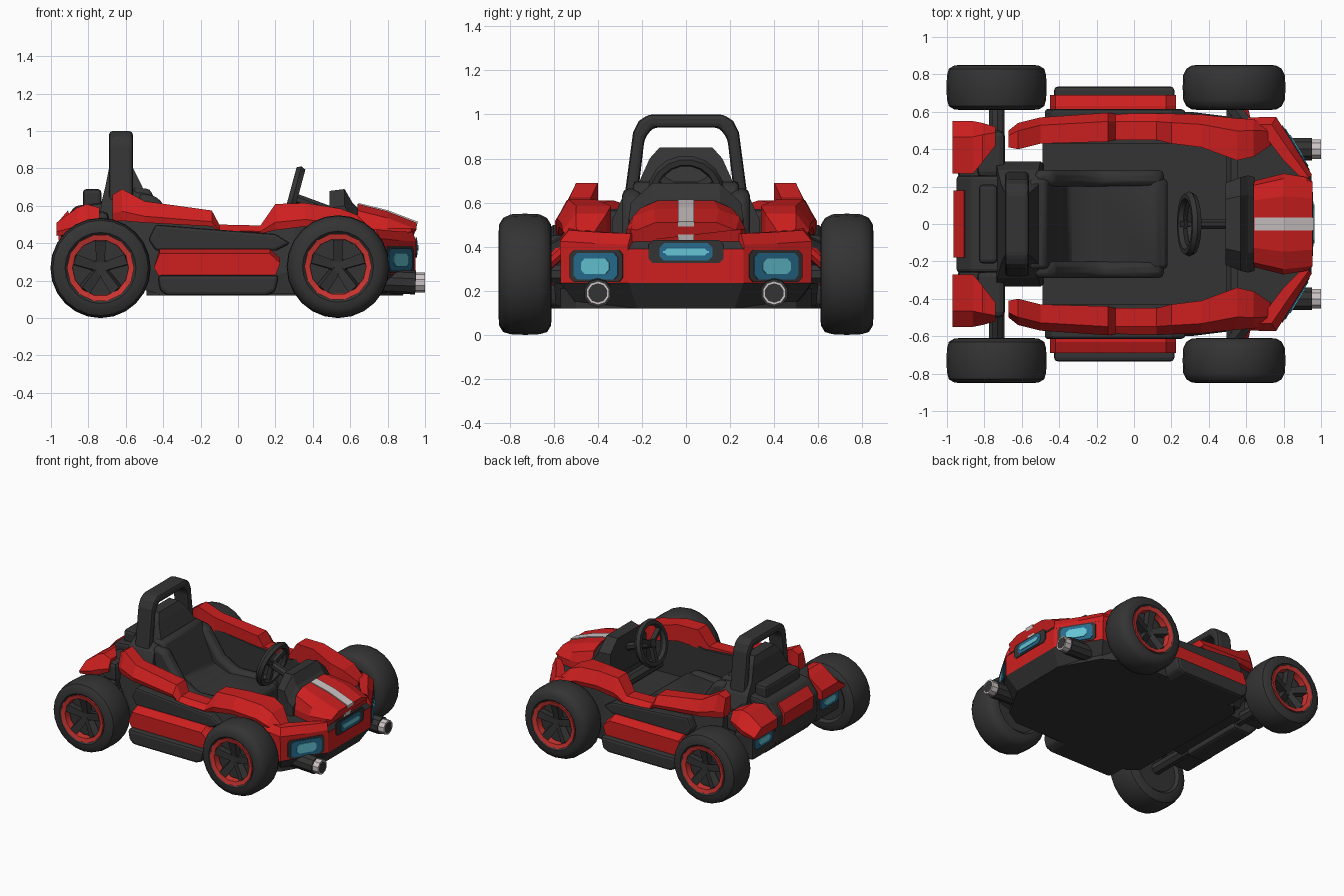
import bpy, bmesh, math
from mathutils import Vector

if "Cube" in bpy.data.objects:
    bpy.data.objects.remove(bpy.data.objects["Cube"])


def material(name, r, g, b):
    m = bpy.data.materials.new(name)
    m.diffuse_color = (r, g, b, 1)
    m.use_nodes = True
    m.node_tree.nodes["Principled BSDF"].inputs["Base Color"].default_value = m.diffuse_color
    return m


RED = material("red paint", 0.62, 0.014, 0.014)
RIM = material("rim red", 0.60, 0.035, 0.03)
DARK = material("dark plastic", 0.034, 0.034, 0.035)
WHITE = material("pale stripe", 0.62, 0.56, 0.56)
TEAL = material("deep blue light", 0.02, 0.15, 0.27)
CYAN = material("light blue glow", 0.13, 0.55, 0.66)


def finish(name, bm, mats, mirror=False, bevel=0, smooth=False):
    bmesh.ops.recalc_face_normals(bm, faces=bm.faces)
    me = bpy.data.meshes.new(name)
    bm.to_mesh(me)
    bm.free()
    for m in mats:
        me.materials.append(m)
    ob = bpy.data.objects.new(name, me)
    bpy.context.collection.objects.link(ob)
    if smooth:
        me.polygons.foreach_set("use_smooth", [True] * len(me.polygons))
        me.set_sharp_from_angle(angle=math.radians(40))
    if bevel:
        b = ob.modifiers.new("bevel", 'BEVEL')
        b.width, b.segments, b.limit_method = bevel, 2, 'ANGLE'
    if mirror:
        mi = ob.modifiers.new("mirror", 'MIRROR')
        mi.use_axis = (False, True, False)
        mi.use_mirror_merge = False
    return ob


def loft(name, rings, mat, cyclic=False, rule=None, **kw):
    """Skin a row of equal rings; caps the ends unless cyclic."""
    bm = bmesh.new()
    vs = [[bm.verts.new(p) for p in r] for r in rings]
    n = len(vs[0])
    for a, b in zip(vs, vs[1:] + vs[:1] if cyclic else vs[1:]):
        for i in range(n):
            bm.faces.new((a[i], a[(i + 1) % n], b[(i + 1) % n], b[i]))
    if not cyclic:
        bm.faces.new(vs[0])
        bm.faces.new(vs[-1])
    mats = mat if isinstance(mat, list) else [mat]
    if rule:
        for f in bm.faces:
            f.material_index = rule(f.calc_center_median())
    return finish(name, bm, mats, **kw)


def prism(name, pts, axis, a, b, mat, **kw):
    put = {'x': lambda p, d: (d, p[0], p[1]), 'y': lambda p, d: (p[0], d, p[1]),
           'z': lambda p, d: (p[0], p[1], d)}[axis]
    return loft(name, [[put(p, d) for p in pts] for d in (a, b)], mat, **kw)


def box(name, x0, x1, y0, y1, z0, z1, mat, **kw):
    return prism(name, [(x0, y0), (x1, y0), (x1, y1), (x0, y1)], 'z', z0, z1, mat, **kw)


def beam(name, p, q, r, mat, sides=8, r2=None, **kw):
    p, q = Vector(p), Vector(q)
    rot = (q - p).to_track_quat('Z', 'Y')
    circle = [(math.cos(t), math.sin(t)) for t in (2 * math.pi * (i + .5) / sides for i in range(sides))]
    rings = [[c + rot @ Vector((u * s, v * s, 0)) for u, v in circle] for c, s in ((p, r), (q, r2 or r))]
    return loft(name, rings, mat, **kw)


def rail(name, stations, mat, **kw):
    """Mirrored body strip; each station is x, inner y, outer y, top z, bottom z."""
    rings = [[(x, yi, zt), (x, yo - .3 * (yo - yi), zt), (x, yo, zb + .3 * (zt - zb)), (x, yo - .01, zb), (x, yi, zb)]
             for x, yi, yo, zt, zb in stations]
    return loft(name, rings, mat, mirror=True, **kw)


def plate(name, c, deg, w, z0, z1, d, mat, **kw):
    """Thin clipped-corner panel on a vertical face pointing at the given angle."""
    a = math.radians(deg)
    n, t = Vector((math.cos(a), math.sin(a), 0)), Vector((-math.sin(a), math.cos(a), 0))
    k = .02
    pts = [(-w, z0 + k), (-w + k, z0), (w - k, z0), (w, z0 + k), (w, z1 - k), (w - k, z1), (k - w, z1), (-w, z1 - k)]
    rings = [[Vector((c[0], c[1], 0)) + t * u + n * e + Vector((0, 0, v)) for u, v in pts] for e in (d - .007, d)]
    return loft(name, rings, mat, **kw)


def lathe(name, x, y, z, profile, mat, seg=24):
    rings = []
    for i in range(seg):
        t = 2 * math.pi * i / seg
        rings.append([(x + r * math.cos(t), y + w, z + r * math.sin(t)) for r, w in profile])
    return loft(name, rings, mat, cyclic=True, smooth=True)


# Wheels: tyre, red rim ring, recessed disc, hub and spokes
for tag, x, r in (("front", .535, .275), ("rear", -.735, .268)):
    for side, s in (("left", 1), ("right", -1)):
        y = .73 * s
        nm = f"{tag}_{side}_"
        prof = [(.17, .10), (.19, .12), (.225, .118), (.255, .1), (r - .003, .065), (r, 0)]
        prof += [(q, -w) for q, w in prof[-2::-1]]
        lathe(nm + "tyre", x, y, r, [(q, w * s) for q, w in prof], DARK)
        lathe(nm + "rim_ring", x, y, r, [(q, w * s) for q, w in ((.148, .06), (.15, .112), (.18, .12), (.18, .06))],
              RIM, 14)
        beam(nm + "wheel_disc", (x, y - .1 * s, r), (x, y + .035 * s, r), .175, DARK, 20)
        beam(nm + "hub", (x, y, r), (x, y + .08 * s, r), .06, DARK, 8, .04)
        for k in range(5):
            t = math.radians(90 + 72 * k)
            beam(nm + "spoke", (x, y + .05 * s, r), (x + .15 * math.cos(t), y + .085 * s, r + .15 * math.sin(t)),
                 .03, DARK, 4, .04)

# Floor pan and dark side walls
half = [(-.49, .52), (-.42, .58), (.6, .57), (.72, .5), (.88, .22)]
prism("floor_pan", half + [(x, -y) for x, y in half[::-1]], 'z', .12, .21, DARK)
rail("side_wall", [(-.66, .42, .50, .55, .40), (-.5, .43, .565, .53, .15), (-.42, .43, .59, .53, .13),
                   (-.12, .43, .60, .49, .13), (.14, .43, .60, .47, .13), (.3, .43, .60, .52, .13),
                   (.62, .42, .56, .47, .13)], DARK)

# Side pods with dark sills and shoulder
rings = []
for y, k in ((.56, 0), (.63, 0), (.69, .025)):
    rings.append([(px, y, pz) for px, pz in ((-.45, .27), (-.42, .37 - k), (.17, .37 - k), (.225, .32 - k), (.2, .22),
                                             (-.42, .22))])
loft("side_pod", rings, RED, mirror=True)
prism("sill", [(-.42, .15), (-.43, .23), (.22, .23), (.20, .14), (.15, .12), (-.38, .12)], 'y', .54, .735, DARK,
      mirror=True, bevel=.02)
prism("pod_shoulder", [(-.48, .42), (-.44, .50), (-.2, .48), (.2, .45), (.28, .40), (.2, .36), (-.44, .36)], 'y',
      .54, .615, DARK, mirror=True, bevel=.015)

# Red body rails along the cockpit, dropping away beside the dashboard
rail("body_rail", [(-.67, .41, .50, .66, .52), (-.62, .40, .54, .69, .52), (-.50, .43, .57, .625, .51),
                   (-.14, .44, .595, .575, .49), (-.10, .45, .59, .50, .455), (.12, .45, .59, .495, .45),
                   (.20, .43, .59, .61, .47), (.36, .41, .585, .615, .49), (.55, .34, .565, .585, .47),
                   (.64, .36, .56, .55, .44), (.73, .42, .53, .46, .42)], RED)

# Nose block: red band over dark chin, red brows round the corners
rings = []
for z, pts in ((.12, [(.55, .5), (.70, .48), (.88, .22)]), (.235, [(.55, .56), (.76, .57), (.95, .26)]),
               (.39, [(.55, .56), (.76, .57), (.95, .26)]), (.43, [(.55, .53), (.73, .53), (.92, .24)])):
    rings.append([(x, y, z) for x, y in pts + [(x, -y) for x, y in pts[::-1]]])
loft("nose", rings, [DARK, RED], rule=lambda c: int(.24 < c.z < .385 and c.x > .6))
rings = []
for (xo, yo), (xi, yi), zt in (((.61, .57), (.62, .48), .49), ((.76, .572), (.70, .47), .475), ((.86, .415), (.80, .34), .465),
                               ((.952, .262), (.91, .23), .46)):
    rings.append([(xi, yi, .41), (xi, yi, zt), (.6 * xo + .4 * xi, .6 * yo + .4 * yi, zt), (xo, yo, zt - .05), (xo, yo, .385)])
loft("nose_brow", rings, RED, mirror=True)

# Hood with stripe
rings = []
for x0, x1, w, zt in ((.64, .64, .23, .61), (.80, .80, .27, .57), (.955, .925, .25, .51)):
    sec = [(x1, w, .42), (x1, w, .48), (x0, w * .9, zt - .035), (x0, w * .55, zt)]
    rings.append([(a, b, c) for a, b, c in sec] + [(a, -b, c) for a, b, c in sec[::-1]])
loft("hood", rings, RED)
prism("hood_stripe", [(.645, .607), (.645, .615), (.80, .577), (.962, .515), (.934, .42), (.924, .42), (.95, .508),
                      (.80, .568)], 'y', -.036, .036, WHITE)

# Head lamps and centre lamp, each as layered plates
for name, c, deg, mir in (("headlight", (.862, .405), 31.5, True), ("centre_light", (.95, 0), 0, False)):
    w, z = (.14, .24) if mir else (.17, .325)
    h = .145 if mir else .105
    plate(name + "_frame", c, deg, w, z, z + h, .006, DARK, mirror=mir)
    plate(name + "_lens", c, deg, w - .022 - .028 * (not mir), z + .012, z + h - .014, .011, TEAL, mirror=mir)
    plate(name + "_glow", c, deg, w - .065, z + .036, z + h - .038, .016, CYAN, mirror=mir)

# Front pipes with pale tips
beam("front_pipe", (.74, .40, .20), (.95, .40, .19), .064, DARK, 10, mirror=True)
beam("pipe_tip", (.93, .40, .19), (1.0, .40, .19), .054, WHITE, 10, mirror=True)
beam("pipe_bore", (.99, .40, .19), (1.0005, .40, .19), .044, DARK, 10, mirror=True)

# Dashboard and steering
rings = []
for x, w, zt in ((.49, .22, .68), (.57, .25, .69), (.61, .26, .62), (.645, .25, .585)):
    rings.append([(x, -w, .4), (x, -w, zt - .09), (x, -w * .6, zt), (x, w * .6, zt), (x, w, zt - .09), (x, w, .4)])
loft("dashboard", rings, DARK)
centre = Vector((.295, 0, .645))
up = Vector((.26, 0, .965))
fwd = Vector((.965, 0, -.26))
rings = []
for i in range(18):
    t = 2 * math.pi * i / 18
    d = up * math.sin(t) + Vector((0, math.cos(t), 0))
    rings.append([centre + d * (.15 + .025 * math.cos(a)) + fwd * (.028 * math.sin(a))
                  for a in (2 * math.pi * k / 6 for k in range(6))])
loft("steering_wheel", rings, DARK, cyclic=True, smooth=True)
for k in range(3):
    t = math.radians(30 + 120 * k)
    beam("steering_spoke", centre, centre + (up * math.sin(t) + Vector((0, math.cos(t), 0))) * .15, .022, DARK, 4)
beam("steering_column", centre - fwd * .02, (.52, 0, .56), .03, DARK, 8)

# Seat with low rounded bolsters
prism("seat", [(.18, .21), (.18, .35), (.12, .385), (-.22, .36), (-.35, .41), (-.47, .69), (-.56, .70), (-.52, .21)],
      'y', -.24, .24, DARK, bevel=.02, smooth=True)
prism("seat_bolster", [(.16, .21), (.16, .36), (.08, .40), (-.18, .39), (-.30, .46), (-.43, .65), (-.53, .67),
                       (-.52, .21)], 'y', .20, .29, DARK, mirror=True, bevel=.03, smooth=True)

# Headrest bulkhead and roll bar
loft("headrest", [[(x0, -w, z), (x1, -w, z), (x1, w, z), (x0, w, z)] for z, w, x0, x1 in
                  ((.24, .32, -.74, -.48), (.52, .335, -.74, -.50), (.62, .29, -.73, -.51), (.70, .21, -.71, -.51),
                   (.80, .165, -.69, -.56), (.85, .12, -.67, -.59))], DARK)
outer = [(.295, .48), (.28, .62), (.24, .92), (.215, .97), (.17, 1.0)]
inner = [(.225, .48), (.22, .62), (.188, .89), (.15, .94)]
hoop = outer + [(-y, z) for y, z in outer[::-1]] + [(-y, z) for y, z in inner] + inner[::-1]
prism("roll_bar", hoop, 'x', -.69, -.562, DARK, bevel=.02)

# Rear engine block, brackets, centre panel and tail pods
prism("engine_block", [(-.94, .30), (-.95, .50), (-.87, .60), (-.70, .62), (-.70, .20), (-.85, .20)], 'y', -.26, .26, DARK,
      bevel=.02)
box("engine_cover", -.83, -.73, -.21, .21, .58, .69, DARK, bevel=.02)
box("rear_bracket", -.84, -.69, .25, .50, .42, .57, DARK, mirror=True, bevel=.03)
prism("rear_panel", [(-.958, .41), (-.965, .51), (-.91, .575), (-.90, .55), (-.93, .41)], 'y', -.18, .18, RED)
rail("tail_pod", [(-.97, .27, .55, .51, .44), (-.86, .27, .55, .59, .45), (-.81, .33, .54, .61, .47),
                  (-.74, .42, .52, .59, .50)], RED)
box("tail_bumper", -.94, -.78, .24, .53, .27, .46, DARK, mirror=True, bevel=.02)
plate("tail_light", (-.94, .40), 180, .11, .345, .435, .006, TEAL, mirror=True)
plate("tail_glow", (-.94, .40), 180, .07, .367, .413, .011, CYAN, mirror=True)

# Axles, suspension arms and shocks
beam("rear_axle", (-.735, -.66, .27), (-.735, .66, .27), .045, DARK)
beam("rear_arm", (-.73, .30, .50), (-.73, .64, .33), .035, DARK, 6, mirror=True)
beam("front_axle", (.535, -.66, .275), (.535, .66, .275), .045, DARK)
beam("front_arm", (.66, .46, .46), (.51, .65, .36), .04, DARK, 6, mirror=True)
beam("front_shock", (.60, .54, .40), (.58, .63, .32), .03, RED, 8, mirror=True)
